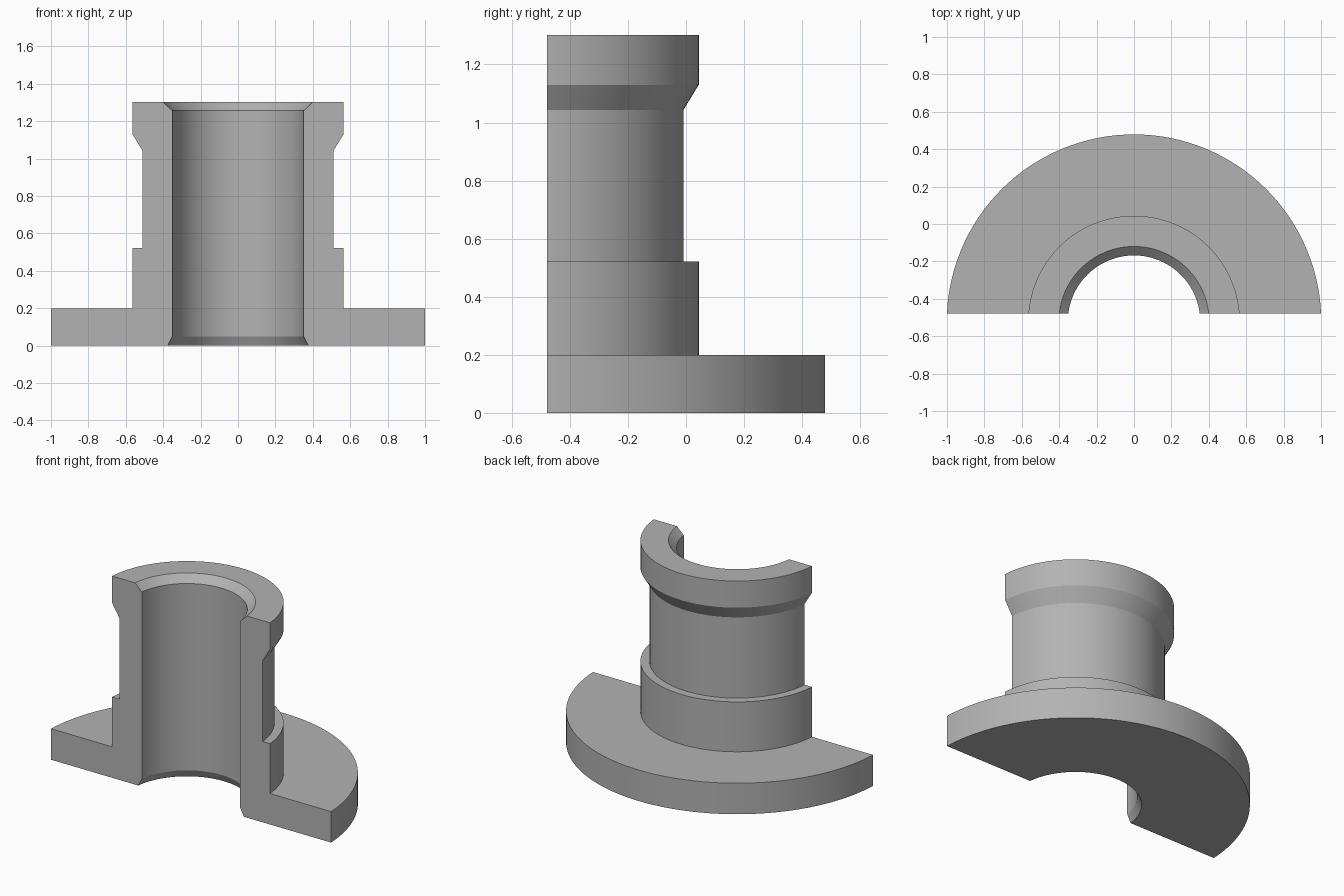
import bpy
import bmesh
import math

default = bpy.data.objects.get("Cube")
if default:
    bpy.data.objects.remove(default)

AXIS_Y = -0.522   # axis of revolution
CUT_Y = -0.479    # plane of the flat section
SEGMENTS = 128

# Wall section as (radius, height), anticlockwise from the bore's bottom edge
WALL = [
    (0.379, 0.0), (1.001, 0.0),       # underside
    (1.001, 0.2), (0.566, 0.2),       # base flange
    (0.566, 0.522), (0.513, 0.522),   # lower collar
    (0.513, 1.043), (0.566, 1.13),    # neck and flare
    (0.566, 1.302), (0.402, 1.302),   # top rim
    (0.354, 1.256), (0.354, 0.05),    # chamfered bore
]

grey = bpy.data.materials.new("plain grey")
grey.use_nodes = True
colour = (0.45, 0.45, 0.45, 1.0)
grey.diffuse_color = colour
grey.node_tree.nodes["Principled BSDF"].inputs["Base Color"].default_value = colour

# Revolve the wall section into a full flanged sleeve
bm = bmesh.new()
verts = [bm.verts.new((r, AXIS_Y, z)) for r, z in WALL]
edges = [bm.edges.new((a, b)) for a, b in zip(verts, verts[1:] + verts[:1])]
bmesh.ops.spin(bm, geom=verts + edges, cent=(0, AXIS_Y, 0), axis=(0, 0, 1),
               angle=math.tau, steps=SEGMENTS, use_duplicate=False)
bmesh.ops.remove_doubles(bm, verts=bm.verts[:], dist=0.0001)

# Slice away the front and cap both exposed wall sections
bmesh.ops.bisect_plane(bm, geom=bm.verts[:] + bm.edges[:] + bm.faces[:], dist=0.00001,
                       plane_co=(0, CUT_Y, 0), plane_no=(0, 1, 0), clear_inner=True)
rim = [e for e in bm.edges if e.is_boundary]
bmesh.ops.holes_fill(bm, edges=rim, sides=0)
bmesh.ops.recalc_face_normals(bm, faces=bm.faces[:])

mesh = bpy.data.meshes.new("flanged_sleeve_half")
bm.to_mesh(mesh)
bm.free()
mesh.materials.append(grey)
sleeve = bpy.data.objects.new("flanged_sleeve_half", mesh)
bpy.context.collection.objects.link(sleeve)

# Smooth round walls, crisp steps and chamfers
bpy.ops.object.select_all(action='DESELECT')
sleeve.select_set(True)
bpy.context.view_layer.objects.active = sleeve
bpy.ops.object.shade_smooth_by_angle(angle=math.radians(25))
